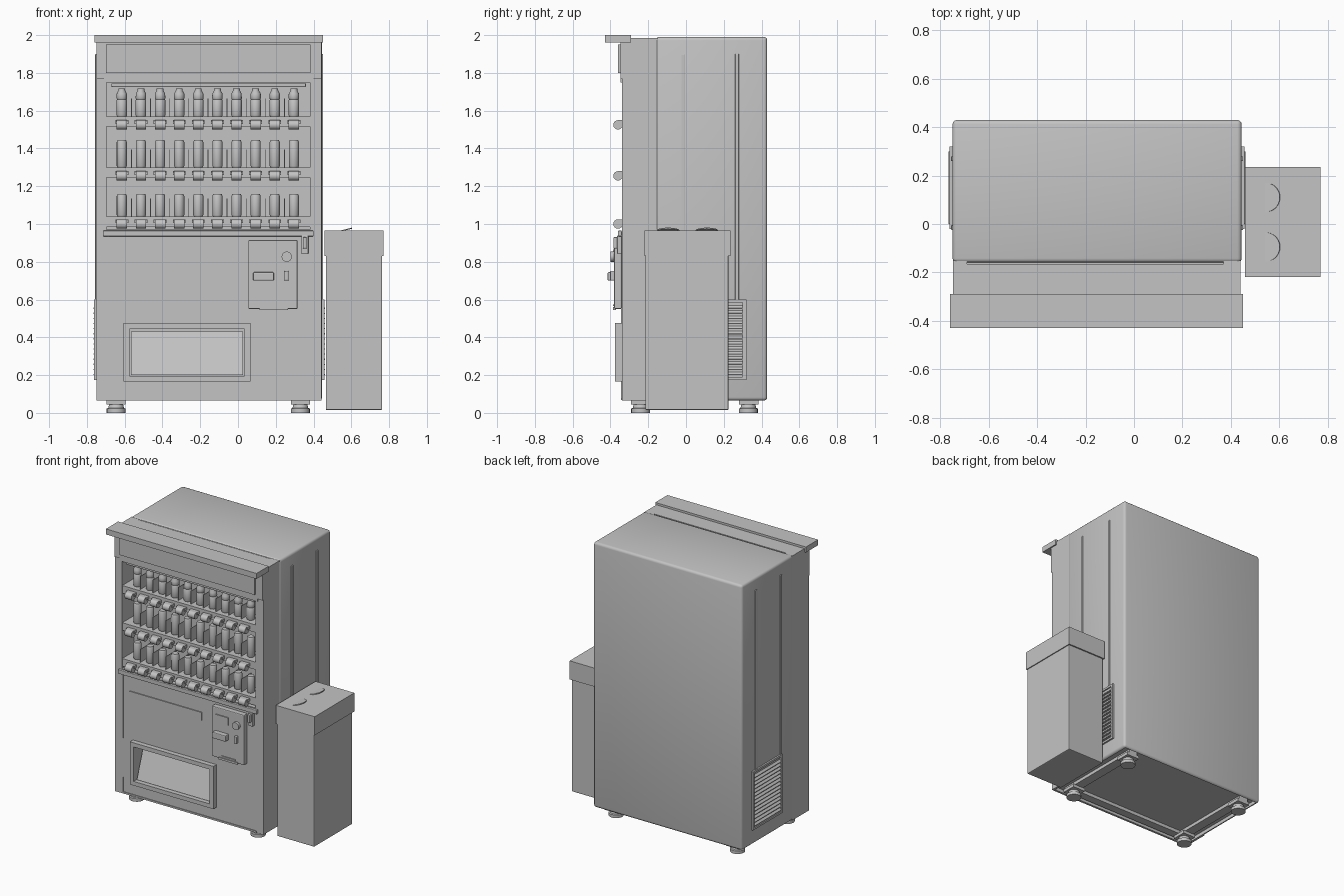
import bpy, bmesh, math
from mathutils import Matrix

if "Cube" in bpy.data.objects:
    bpy.data.objects.remove(bpy.data.objects["Cube"])

grey = bpy.data.materials.new("light_grey")
grey.diffuse_color = (0.55, 0.55, 0.55, 1)
grey.use_nodes = True
grey.node_tree.nodes["Principled BSDF"].inputs["Base Color"].default_value = grey.diffuse_color


def finish(name, bm, bevel=0, smooth=False, segments=2):
    bmesh.ops.recalc_face_normals(bm, faces=bm.faces)
    me = bpy.data.meshes.new(name)
    bm.to_mesh(me)
    bm.free()
    me.materials.append(grey)
    ob = bpy.data.objects.new(name, me)
    bpy.context.collection.objects.link(ob)
    bpy.ops.object.select_all(action='DESELECT')
    ob.select_set(True)
    bpy.context.view_layer.objects.active = ob
    if bevel:
        m = ob.modifiers.new("bevel", 'BEVEL')
        m.width, m.segments = bevel, segments
        bpy.ops.object.modifier_apply(modifier="bevel")
    if smooth:
        bpy.ops.object.shade_smooth_by_angle(angle=math.radians(35))
    return ob


def add_box(bm, x0, x1, y0, y1, z0, z1):
    mat = Matrix.Translation(((x0 + x1) / 2, (y0 + y1) / 2, (z0 + z1) / 2)) \
        @ Matrix.Diagonal((x1 - x0, y1 - y0, z1 - z0, 1))
    bmesh.ops.create_cube(bm, size=1, matrix=mat)


def boxes(name, specs, **kw):
    bm = bmesh.new()
    for s in specs:
        add_box(bm, *s)
    return finish(name, bm, **kw)


def frame(x0, x1, y0, y1, z0, z1, w):
    return [(x0, x0 + w, y0, y1, z0, z1), (x1 - w, x1, y0, y1, z0, z1),
            (x0 + w, x1 - w, y0, y1, z0, z0 + w), (x0 + w, x1 - w, y0, y1, z1 - w, z1)]


def add_lathe(bm, x, y, z, profile, seg=14):
    """Stack of rings (radius, height) around a vertical axis, closed at both ends."""
    rings = [[bm.verts.new((x + r * math.cos(2 * math.pi * i / seg),
                            y + r * math.sin(2 * math.pi * i / seg), z + h))
              for i in range(seg)] for r, h in profile]
    for a, b in zip(rings, rings[1:]):
        for i in range(seg):
            j = (i + 1) % seg
            bm.faces.new((a[i], a[j], b[j], b[i]))
    bm.faces.new(rings[0][::-1])
    bm.faces.new(rings[-1])


def add_prism(bm, x0, x1, section):
    """Extrude a (y, z) outline along x."""
    a = [bm.verts.new((x0, y, z)) for y, z in section]
    b = [bm.verts.new((x1, y, z)) for y, z in section]
    bm.faces.new(a)
    bm.faces.new(b[::-1])
    for i in range(len(a)):
        j = (i + 1) % len(a)
        bm.faces.new((a[i], b[i], b[j], a[j]))


def add_disc(bm, x, y, z, r, depth, rot, seg=16):
    bmesh.ops.create_cone(bm, cap_ends=True, segments=seg, radius1=r, radius2=r, depth=depth,
                          matrix=Matrix.Translation((x, y, z)) @ rot)


def carve(ob, specs):
    cutters = [boxes("cutter", [s]) for s in specs]
    bpy.context.view_layer.objects.active = ob
    for c in cutters:
        c.hide_render = True
        m = ob.modifiers.new("cut", 'BOOLEAN')
        m.operation, m.solver, m.object = 'DIFFERENCE', 'EXACT', c
        bpy.ops.object.modifier_apply(modifier=m.name)
        bpy.data.objects.remove(c)


FRONT = -0.34
turn_x = Matrix.Rotation(math.pi / 2, 4, 'X')
turn_y = Matrix.Rotation(math.pi / 2, 4, 'Y')

# Cabinet shell, and the front door with display and pickup openings
underside = (-0.73, 0.425, -0.325, 0.415, 0.0, 0.09)
shell = boxes("cabinet_shell", [(-0.75, 0.445, -0.16, 0.43, 0.065, 1.99)],
              bevel=0.018, smooth=True, segments=3)
carve(shell, [underside, (-0.69, 0.37, -0.18, -0.155, 1.982, 2.0)])
door = boxes("front_door", [(-0.748, 0.441, FRONT, -0.15, 0.065, 1.985)])
carve(door, [(-0.695, 0.38, -0.4, -0.2, 0.97, 1.75),
             (-0.575, 0.035, -0.4, -0.2, 0.19, 0.45), underside,
             (-0.69, 0.37, -0.165, -0.1, 1.978, 2.0)])

# Top visor, header and sign
boxes("top_visor", [(-0.76, 0.45, -0.43, -0.29, 1.96, 2.0)])
boxes("header_panel", [(-0.75, 0.442, -0.348, FRONT, 1.77, 1.96),
                       (-0.71, 0.40, -0.346, FRONT, 1.75, 1.77)])
boxes("sign_plate", [(-0.70, 0.385, -0.36, -0.345, 1.80, 1.95)])
boxes("display_lamp", [(-0.67, 0.36, -0.325, -0.29, 1.725, 1.745)], bevel=0.005)

# Product rows: shelf, price strip, buttons and drinks
COLS = [-0.615 + i * 0.1012 for i in range(10)]
bottle = [(0.025, 0), (0.028, 0.006), (0.028, 0.085), (0.025, 0.09), (0.028, 0.096),
          (0.027, 0.12), (0.018, 0.137), (0.018, 0.148)]


def can(h):
    return [(0.023, 0), (0.027, 0.008), (0.027, h - 0.012), (0.022, h)]


for row, (top, button_z, profile) in enumerate(
        [(1.57, 1.525, bottle), (1.30, 1.255, can(0.145)), (1.04, 1.0, can(0.12))]):
    tag = ("upper", "middle", "lower")[row]
    boxes(tag + "_shelf", [(-0.695, 0.38, -0.325, -0.2, top - 0.015, top),
                           (-0.695, 0.38, -0.335, -0.32, top - 0.055, top)])
    bm = bmesh.new()
    for x in COLS:
        add_lathe(bm, x, -0.275, top, profile)
    finish(tag + "_drinks", bm, smooth=True)
    boxes(tag + "_dividers", [(x + 0.049, x + 0.053, -0.315, -0.2, top, top + 0.095)
                              for x in COLS[:-1]])
    bm = bmesh.new()
    for x in COLS:
        add_disc(bm, x, -0.36, button_z, 0.025, 0.055, turn_y)
        add_box(bm, x - 0.034, x + 0.034, -0.36, -0.32, button_z + 0.005, button_z + 0.025)
    finish(tag + "_buttons", bm, smooth=True)

# Ledge below the display and thin door trims
boxes("display_ledge", [(-0.715, 0.40, -0.36, FRONT, 0.935, 0.965)], bevel=0.004)
boxes("door_trim", [(-0.69, -0.682, -0.345, FRONT, 0.47, 0.935),
                    (-0.69, -0.682, -0.345, FRONT, 0.08, 0.185),
                    (-0.69, 0.385, -0.345, FRONT, 0.068, 0.08)])
boxes("advert_plate", [(-0.63, -0.05, -0.347, FRONT, 0.765, 0.825)])

# Payment panel with display, dial, note slot, lever and coin return
boxes("payment_panel", [(0.055, 0.315, -0.38, FRONT, 0.55, 0.915)], bevel=0.006)
boxes("payment_display", [(0.085, 0.19, -0.387, -0.37, 0.81, 0.865)])
boxes("note_slot", [(0.08, 0.19, -0.415, -0.37, 0.70, 0.745)], bevel=0.006)
bm = bmesh.new()
add_disc(bm, 0.258, -0.387, 0.827, 0.027, 0.026, turn_x, 20)
finish("coin_dial", bm, smooth=True)
boxes("return_lever", [(0.246, 0.268, -0.402, -0.37, 0.70, 0.752)], bevel=0.005)
boxes("coin_return", [(0.115, 0.265, -0.387, -0.37, 0.545, 0.56),
                      (0.135, 0.245, -0.387, -0.37, 0.565, 0.575)])
boxes("door_lock", [(0.335, 0.372, -0.365, FRONT, 0.84, 0.94),
                    (0.343, 0.363, -0.385, -0.36, 0.87, 0.93)], bevel=0.005)

# Pickup bay: raised frame and sloping flap
boxes("pickup_frame", frame(-0.605, 0.065, -0.375, -0.33, 0.165, 0.475, 0.03))
bm = bmesh.new()
add_prism(bm, -0.567, 0.027, [(-0.35, 0.20), (-0.27, 0.43), (-0.255, 0.43), (-0.335, 0.20)])
finish("pickup_flap", bm)

# Side ridges and louvred vents on both sides
for side, face, s in (("left", -0.75, -1), ("right", 0.445, 1)):
    def out(a, b):
        return tuple(sorted((face + s * a, face + s * b)))
    boxes(side + "_ridges", [(*out(-0.005, 0.006), y - 0.01, y + 0.01, 0.6, 1.9)
                             for y in (-0.015, 0.27)], bevel=0.003)
    vent = [(*out(-0.005, d), *yz) for d, yz in (
        (0.012, (-0.02, 0.0, 0.175, 0.6)), (0.012, (0.30, 0.32, 0.175, 0.6)),
        (0.012, (0.0, 0.30, 0.175, 0.19)), (0.012, (0.0, 0.30, 0.585, 0.6)),
        (0.003, (0.0, 0.30, 0.19, 0.585)))]
    boxes(side + "_vent_frame", vent)
    bm = bmesh.new()
    for i in range(14):
        z = 0.2 + i * 0.027
        lo, hi = out(0, 0.016)
        v = [[bm.verts.new((face + s * d, y, z + h)) for d, h in
              ((0, 0.02), (0.016, 0.004), (0.016, 0), (0, 0))] for y in (0.0, 0.30)]
        bm.faces.new(v[0])
        bm.faces.new(v[1][::-1])
        for k in range(4):
            bm.faces.new((v[0][k], v[1][k], v[1][k - 1], v[0][k - 1]))
    finish(side + "_vent_louvres", bm)

# Base rails and feet
FEET = [(x, y) for x in (-0.645, 0.33) for y in (-0.24, 0.33)]
boxes("base_rails", [(x - 0.035, x + 0.035, -0.29, 0.385, 0.066, 0.095) for x in (-0.645, 0.33)]
      + [(-0.645, 0.33, -0.30, -0.24, 0.066, 0.095)])
boxes("foot_brackets", [(x - 0.05, x + 0.05, y - 0.05, y + 0.055, 0.045, 0.068) for x, y in FEET])
bm = bmesh.new()
for x, y in FEET:
    add_lathe(bm, x, y, 0, [(0.05, 0), (0.05, 0.022), (0.042, 0.026), (0.036, 0.047)], 20)
finish("feet", bm, smooth=True)

# Recycling bin beside the machine, with tilted flaps in the lid
boxes("bin_body", [(0.465, 0.763, -0.215, 0.225, 0.015, 0.84)], bevel=0.006)
boxes("bin_lid", [(0.458, 0.77, -0.22, 0.235, 0.83, 0.965)])
bm = bmesh.new()
for y in (-0.095, 0.11):
    add_disc(bm, 0.545, y, 0.963, 0.06, 0.006, Matrix.Rotation(-0.25, 4, 'Y'), 28)
finish("bin_flaps", bm, smooth=True)
